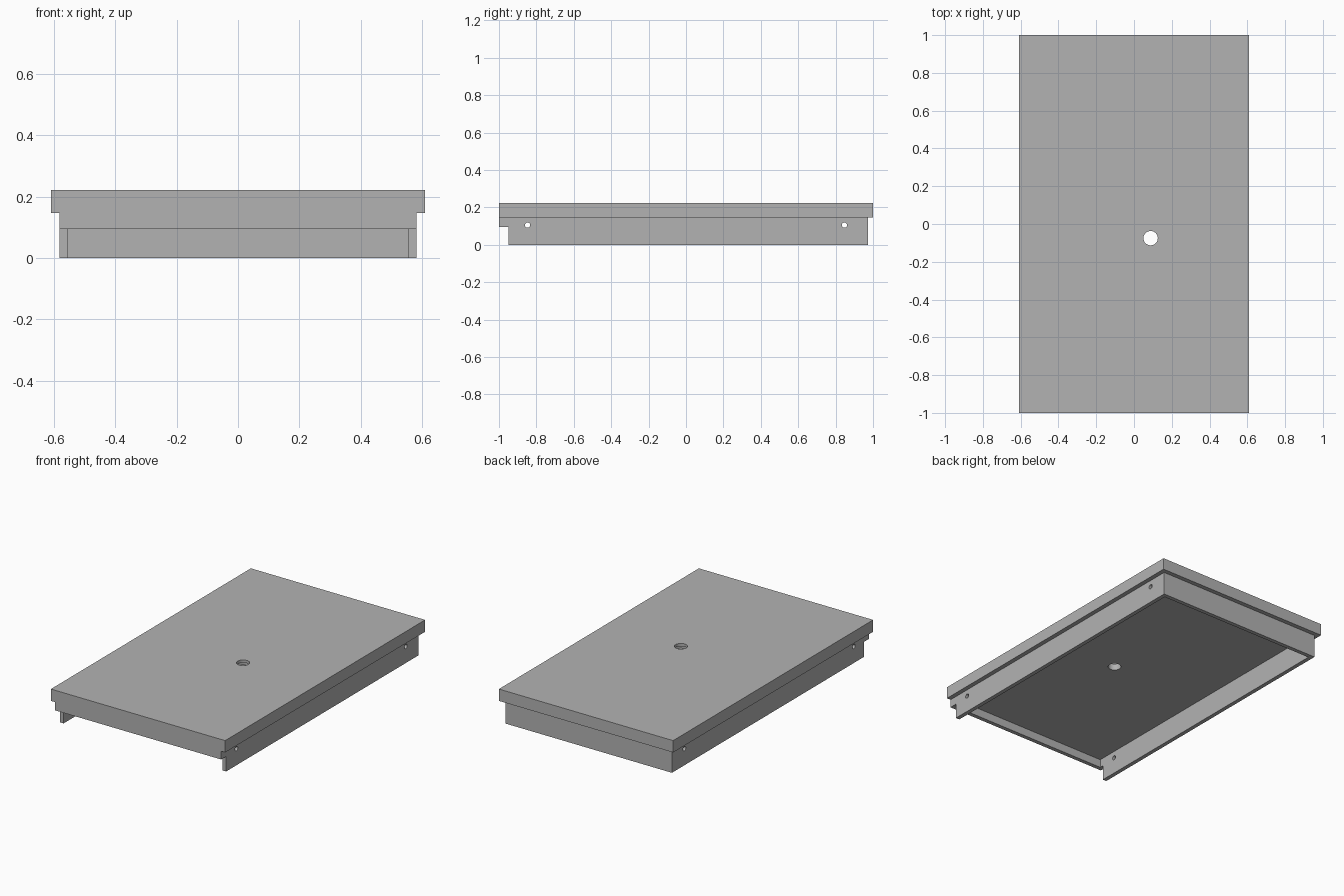
import bpy
import bmesh
import math
from mathutils import Matrix, Vector

old = bpy.data.objects.get("Cube")
if old:
    bpy.data.objects.remove(old)

grey = bpy.data.materials.new("plain_grey")
grey.use_nodes = True
colour = (0.45, 0.45, 0.45, 1)
grey.diffuse_color = colour
grey.node_tree.nodes["Principled BSDF"].inputs["Base Color"].default_value = colour


def finish(name, bm):
    mesh = bpy.data.meshes.new(name)
    bm.to_mesh(mesh)
    bm.free()
    mesh.materials.append(grey)
    obj = bpy.data.objects.new(name, mesh)
    bpy.context.collection.objects.link(obj)
    return obj


def box(name, low, high):
    low, high = Vector(low), Vector(high)
    bm = bmesh.new()
    bmesh.ops.create_cube(bm, size=1, matrix=Matrix.Translation((low + high) / 2)
                          @ Matrix.Diagonal((*(high - low), 1)))
    return finish(name, bm)


def cylinder(name, centre, radius, depth, axis="Z"):
    turn = Matrix.Rotation(math.pi / 2, 4, "Y") if axis == "X" else Matrix()
    bm = bmesh.new()
    bmesh.ops.create_cone(bm, cap_ends=True, segments=32, radius1=radius,
                          radius2=radius, depth=depth,
                          matrix=Matrix.Translation(centre) @ turn)
    return finish(name, bm)


def combine(target, tool, operation):
    mod = target.modifiers.new(operation, "BOOLEAN")
    mod.operation = operation
    mod.solver = "EXACT"
    mod.object = tool
    bpy.context.view_layer.update()
    result = bpy.data.meshes.new_from_object(
        target.evaluated_get(bpy.context.evaluated_depsgraph_get()))
    target.modifiers.clear()
    target.data = result
    bpy.data.objects.remove(tool)


# Overhanging lid joined to the skirt below it
cover = box("cover", (-0.61, -1, 0.147), (0.61, 1, 0.222))
combine(cover, box("skirt", (-0.582, -1, 0), (0.582, 0.972, 0.18)), "UNION")

# Hollow underside and the raised front lip
combine(cover, box("cavity", (-0.556, -0.974, -0.1), (0.556, 0.946, 0.147)), "DIFFERENCE")
combine(cover, box("front_notch", (-0.7, -1.1, -0.1), (0.7, -0.95, 0.095)), "DIFFERENCE")

# Hole through the lid, with a groove inside its wall
combine(cover, cylinder("lid_hole", (0.088, -0.075, 0.18), 0.038, 0.2), "DIFFERENCE")
combine(cover, cylinder("hole_groove", (0.088, -0.075, 0.196), 0.046, 0.016), "DIFFERENCE")

# Small fixing holes through both side walls
for y in (-0.847, 0.847):
    combine(cover, cylinder("fixing_hole", (0, y, 0.105), 0.014, 1.19, "X"), "DIFFERENCE")

# Merge coplanar faces, then smooth the round walls
bm = bmesh.new()
bm.from_mesh(cover.data)
bmesh.ops.remove_doubles(bm, verts=bm.verts, dist=0.0001)
bmesh.ops.dissolve_limit(bm, angle_limit=0.01, verts=bm.verts, edges=bm.edges)
bm.to_mesh(cover.data)
bm.free()
bpy.ops.object.select_all(action="DESELECT")
cover.select_set(True)
bpy.context.view_layer.objects.active = cover
bpy.ops.object.shade_smooth_by_angle(angle=math.radians(30))
